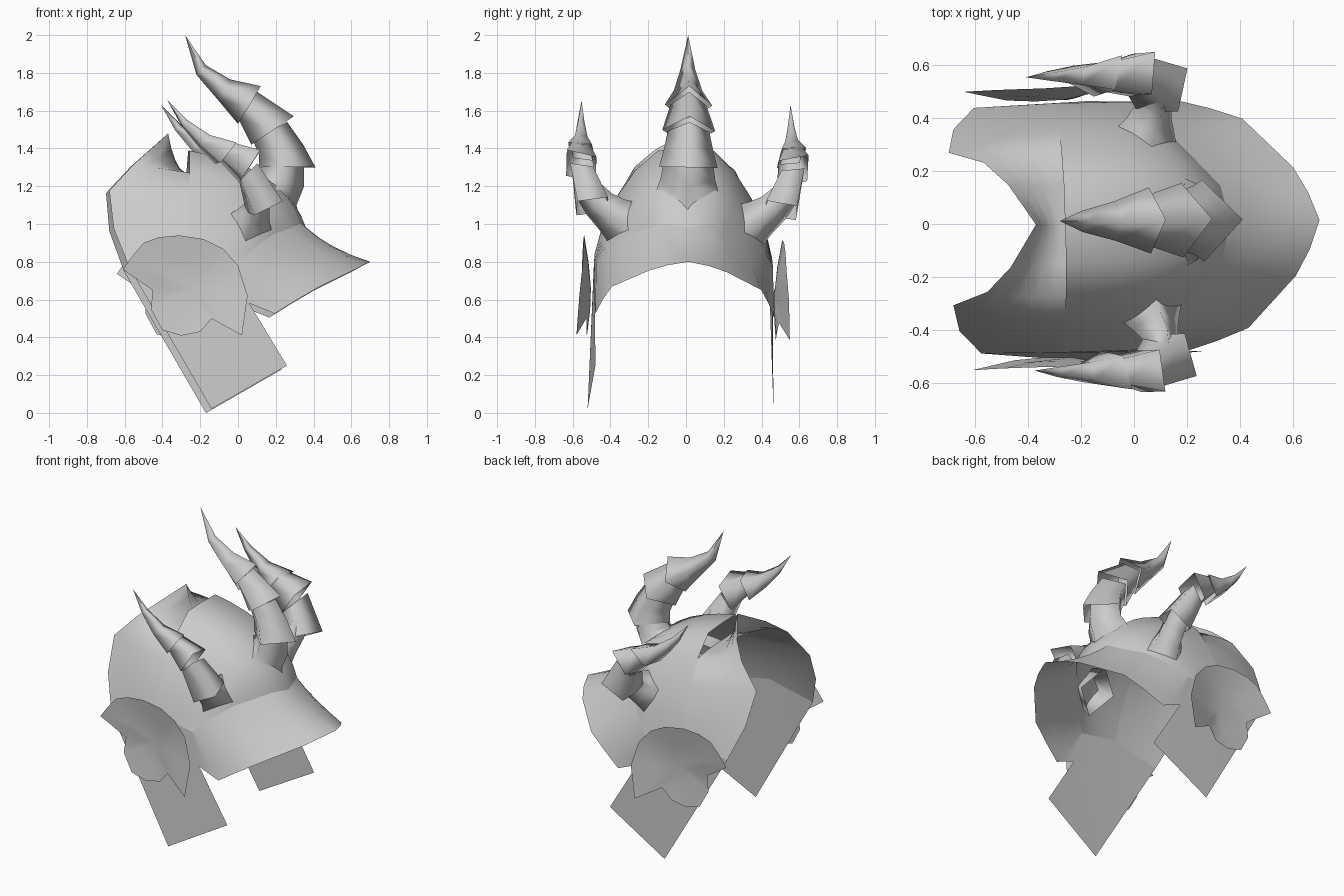
import bpy
import math
from mathutils import Vector

if "Cube" in bpy.data.objects:
    bpy.data.objects.remove(bpy.data.objects["Cube"])

grey = bpy.data.materials.new("plain grey")
grey.diffuse_color = (0.6, 0.6, 0.6, 1)
grey.use_nodes = True
grey.node_tree.nodes["Principled BSDF"].inputs["Base Color"].default_value = grey.diffuse_color


def lean(p):
    # the whole helmet sits slightly turned and rolled
    x, y, z = p
    return (x - .03 * y, y + .03 * x + .022 * (z - 1.1), z - .022 * y)


def make(name, verts, faces, angle=60):
    me = bpy.data.meshes.new(name)
    me.from_pydata([lean(v) for v in verts], [], faces)
    me.materials.append(grey)
    ob = bpy.data.objects.new(name, me)
    bpy.context.collection.objects.link(ob)
    for o in bpy.context.selected_objects:
        o.select_set(False)
    bpy.context.view_layer.objects.active = ob
    ob.select_set(True)
    bpy.ops.object.shade_smooth_by_angle(angle=math.radians(angle))
    return ob


def side_point(p, s):
    return Vector((p[0], p[1] * .975 * s, p[2]))


def shell(name, rows, angle=60):
    """Grid surface for the half with y >= 0, mirrored and joined at y = 0."""
    n = len(rows[0])
    full = [[side_point(p, -1) for p in r] for r in reversed(rows)]
    full += [[side_point(p, 1) for p in r] for r in rows[1:]]
    faces = [(i * n + j, i * n + j + 1, (i + 1) * n + j + 1, (i + 1) * n + j)
             for i in range(len(full) - 1) for j in range(n - 1)]
    return make(name, [p for r in full for p in r], faces, angle)


def bezier(a, b, c, n):
    a, b, c = Vector(a), Vector(b), Vector(c)
    return [a * (1 - t) ** 2 + b * 2 * t * (1 - t) + c * t * t
            for t in [k / n for k in range(n + 1)]]


# Dome: front seam swept back to the neck rim
seam = [(-.26, 0, 1.39), (-.26, .15, 1.385), (-.265, .27, 1.28),
        (-.27, .365, 1.14), (-.275, .445, .97), (-.28, .482, .83)]
rim = [(.36, 0, .98), (.33, .14, 1.0), (.26, .22, .97),
       (.18, .31, .94), (.08, .41, .87), (-.01, .48, .78)]
dome = []
for i, (a, c) in enumerate(zip(seam, rim)):
    b = (c[0] - .09, max(a[1], c[1]), a[2] - .11 * (1 - i / 5))
    if i == 5:
        b = Vector(a).lerp(Vector(c), .5)
    dome.append(bezier(a, b, c, 8))
shell("dome", dome)

# Neck guard: flared brim behind the dome
edge = [(.70, 0, .80), (.66, .11, .78), (.605, .21, .75),
        (.42, .405, .66), (.30, .45, .59), (.18, .485, .515), (.045, .485, .57)]
guard = []
for i, (a, c) in enumerate(zip(rim + rim[-1:], edge)):
    m = Vector(a).lerp(Vector(c), .4)
    m.z -= .045 * (1 - i / 6)
    guard.append(bezier(a, m, c, 4))
shell("neck_guard", guard)

# Brow: flared collar around the face opening, tucked under the dome at the top
root = [(-.25, 0, 1.27), (-.25, .15, 1.27), (-.26, .27, 1.265)] + seam[3:]
lip = [(-.37, 0, 1.48), (-.47, .16, 1.39), (-.56, .25, 1.31),
       (-.69, .295, 1.17), (-.67, .39, .97), (-.59, .475, .76)]
brow = []
for i, (a, c) in enumerate(zip(root, lip)):
    m = Vector(a).lerp(Vector(c), .5)
    if i < 2:
        m = Vector((-.33 - .03 * i, a[1], 1.25))
    elif i < 5:
        m.y += .03
    brow.append(bezier(a, m, c, 5))
shell("brow", brow)

# Cheek plates and dished ear plates
cheek = [seam[5], (-.59, .475, .76), (-.155, .505, .01),
         (.245, .48, .24), (.045, .485, .57), rim[5]]
ear = [(-.31, .045, .94), (-.18, .05, .92), (-.08, .055, .87), (0, .06, .78),
       (.05, .075, .62), (.02, .085, .41), (-.14, .03, .50), (-.2, .02, .43),
       (-.3, .02, .41), (-.4, .02, .44), (-.46, .015, .55), (-.45, .01, .65),
       (-.61, .045, .76), (-.56, .045, .83), (-.5, .045, .9), (-.42, .045, .93)]
for s, side in ((-1, "right"), (1, "left")):
    make(side + "_cheek_plate", [side_point(p, s) for p in cheek],
         [(0, 1, 2), (0, 2, 3, 4), (0, 4, 5)])
    pts = [Vector((x - .016, s * (.48 + y), z - .012)) for x, y, z in ear]
    hub = Vector((-.25, s * .486, .65))
    inner = [hub.lerp(p, .5) - Vector((0, s * .005, 0)) for p in pts]
    n = len(pts)
    faces = []
    for i in range(n):
        j = (i + 1) % n
        faces += [(i, j, n + j, n + i), (n + i, n + j, 2 * n)]
    make(side + "_ear_plate", pts + inner + [hub], faces, 80)


def horn(name, segments, flip=1, shift=(0, 0)):
    """Four-sided overlapping sleeves; a ring is outer point, inner point, half width."""
    verts, faces = [], []
    for seg in segments:
        rings = [(Vector(a), Vector(b), w) for a, b, w in seg]
        mids = [(a + b) / 2 for a, b, w in rings]
        start = len(verts)
        for k, (a, b, w) in enumerate(rings):
            tangent = mids[min(k + 1, len(mids) - 1)] - mids[max(k - 1, 0)]
            across = a - b
            side = across.cross(tangent).normalized() * w if w else Vector()
            for p in (a, mids[k] + side, b, mids[k] - side):
                verts.append((p.x - shift[0], p.y * flip, p.z - shift[1]))
        for k in range(len(rings) - 1):
            for i in range(4):
                o, j = start + 4 * k, (i + 1) % 4
                quad = (o + i, o + j, o + 4 + j, o + 4 + i)
                faces.append(quad if flip > 0 else quad[::-1])
    return make(name, verts, faces, 120)


# Large central horn
tip = (-.28, 0, 2.0)
horn("centre_horn", [
    [((.33, 0, 1.0), (-.02, 0, 1.27), .2), ((.31, 0, 1.1), (.08, 0, 1.25), .165),
     ((.35, 0, 1.2), (.12, 0, 1.27), .145), ((.35, 0, 1.33), (.13, 0, 1.33), .13)],
    [((.41, 0, 1.3), (.11, 0, 1.3), .155), ((.345, 0, 1.42), (.11, 0, 1.37), .13),
     ((.26, 0, 1.54), (.08, 0, 1.44), .11)],
    [((.295, 0, 1.57), (.07, 0, 1.42), .14), ((.1, 0, 1.7), (0, 0, 1.56), .095)],
    [((.12, 0, 1.73), (0, 0, 1.53), .125), ((-.04, 0, 1.765), (-.1, 0, 1.65), .075),
     ((-.17, 0, 1.84), (-.22, 0, 1.79), .04), (tip, tip, 0)],
])

# Pair of smaller side horns
tip = (-.375, -.553, 1.655)
side_segments = [
    [((.19, -.27, .95), (-.1, -.31, 1.02), .15), ((.17, -.39, 1.03), (.0, -.40, 1.08), .105),
     ((.17, -.48, 1.10), (.04, -.44, 1.11), .09), ((.16, -.55, 1.18), (.05, -.47, 1.15), .08)],
    [((.235, -.58, 1.12), (.045, -.42, 1.07), .11),
     ((.10, -.62, 1.32), (.01, -.48, 1.22), .075)],
    [((.115, -.64, 1.39), (.01, -.48, 1.22), .1),
     ((-.03, -.61, 1.43), (-.1, -.5, 1.34), .06)],
    [((-.01, -.63, 1.43), (-.12, -.48, 1.32), .075),
     ((-.15, -.59, 1.47), (-.21, -.53, 1.41), .045),
     ((-.27, -.57, 1.55), (-.30, -.545, 1.52), .022), (tip, tip, 0)],
]
horn("right_horn", side_segments, 1, (.016, .012))
horn("left_horn", side_segments, -1, (.016, .012))
